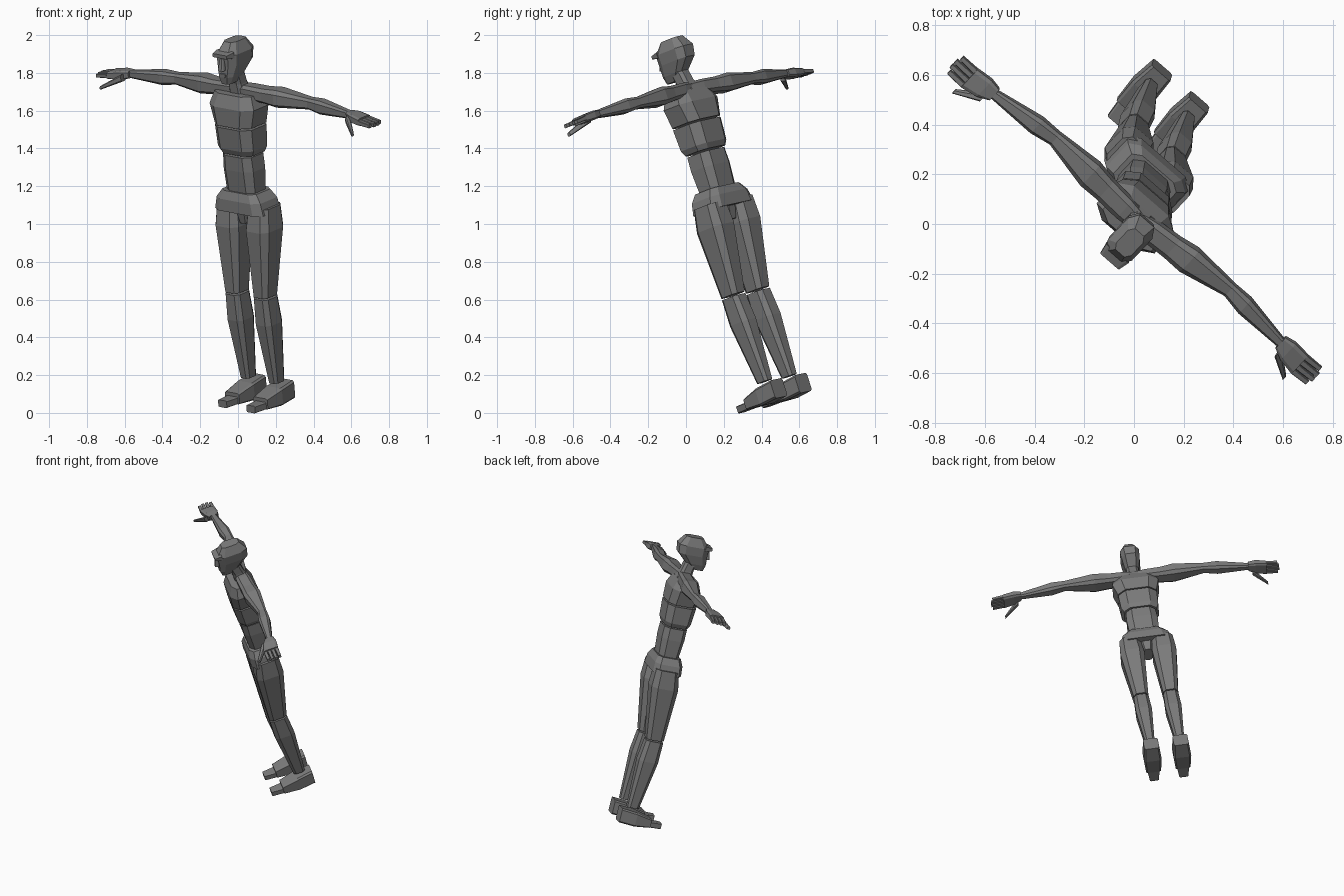
import bpy, bmesh
from mathutils import Matrix, Vector

cube = bpy.data.objects.get("Cube")
if cube:
    bpy.data.objects.remove(cube)

grey = bpy.data.materials.new("mid grey")
grey.use_nodes = True
grey.diffuse_color = (0.2, 0.2, 0.2, 1)
grey.node_tree.nodes["Principled BSDF"].inputs["Base Color"].default_value = grey.diffuse_color

# The figure is built upright around its pelvis, then posed leaning and turned
left = Vector((0.75, -0.65, -0.14)).normalized()
up = Vector((-0.08, -0.3, 0.95))
up = (up - left * up.dot(left)).normalized()
back = up.cross(left)
turn = Matrix((left, back, up)).transposed().to_4x4()
pose = Matrix.Translation((0.07, 0.21, 1.12)) @ turn


def section(bm, centre, axis, size, chamfer):
    """Add a chamfered rectangle of vertices facing along an axis."""
    across, along = [i for i in range(3) if i != axis]
    corners = []
    for p, q in ((1, 1), (-1, 1), (-1, -1), (1, -1)):
        pair = [(p, q * chamfer), (p * chamfer, q)]
        corners += pair if p == q else pair[::-1]
    verts = []
    for p, q in corners:
        co = centre.copy()
        co[across] += p * size.x
        co[along] += q * size.y
        verts.append(bm.verts.new(co))
    return verts


def segment(name, start, end, thick, thin, bulge=1.0, at=0.4, chamfer=0.6, side=1):
    """Join two half-size sections, swelling by a factor part of the way along."""
    start, end, thick, thin = map(Vector, (start, end, thick, thin))
    span = [abs(value) for value in end - start]
    axis = span.index(max(span))
    bm = bmesh.new()
    loops = [
        section(bm, start, axis, thick, chamfer),
        section(bm, start.lerp(end, at), axis, thick.lerp(thin, at) * bulge, chamfer),
        section(bm, end, axis, thin, chamfer),
    ]
    for low, high in zip(loops, loops[1:]):
        for i in range(len(low)):
            bm.faces.new((low[i - 1], low[i], high[i], high[i - 1]))
    bm.faces.new(loops[0])
    bm.faces.new(loops[-1])
    bm.transform(pose @ Matrix.Diagonal((side, 1, 1, 1)))
    bmesh.ops.recalc_face_normals(bm, faces=bm.faces)
    mesh = bpy.data.meshes.new(name)
    bm.to_mesh(mesh)
    bm.free()
    mesh.materials.append(grey)
    part = bpy.data.objects.new(name, mesh)
    bpy.context.collection.objects.link(part)


def trunk(name, bottom, top, lower, upper, bulge, at, chamfer=0.6):
    """Stack a block of the torso on the spine."""
    spine = -0.03
    segment(name, (0, spine, bottom), (0, spine, top), lower, upper, bulge, at, chamfer)


# Trunk
trunk("pelvis", -0.03, 0.08, (0.17, 0.1), (0.12, 0.08), bulge=1.1, at=0.6, chamfer=0.7)
trunk("crotch", -0.1, 0, (0.03, 0.05), (0.05, 0.07), bulge=1, at=0.5)
trunk("abdomen", 0.08, 0.28, (0.1, 0.07), (0.1, 0.08), bulge=1.05, at=0.6)
trunk("ribs", 0.29, 0.44, (0.11, 0.08), (0.13, 0.1), bulge=1.1, at=0.2)
trunk("chest", 0.45, 0.62, (0.13, 0.1), (0.13, 0.07), bulge=1.2, at=0.6)

# Neck and head
segment("neck", (0, -0.01, 0.62), (0, -0.04, 0.75), (0.05, 0.05), (0.04, 0.04), 0.9)
segment("jaw", (0, -0.09, 0.69), (0, -0.03, 0.79), (0.03, 0.04), (0.06, 0.1), 1.1)
segment("cranium", (0, -0.03, 0.79), (0, -0.02, 0.91), (0.06, 0.1), (0.04, 0.06), 1.3, 0.5)
segment("brow", (0, -0.1, 0.85), (0, -0.15, 0.85), (0.06, 0.02), (0.05, 0.01), chamfer=0.8)
segment("nose", (0, -0.13, 0.77), (0, -0.12, 0.84), (0.02, 0.03), (0.01, 0.02))
segment("mouth", (0, -0.09, 0.74), (0, -0.14, 0.74), (0.03, 0.02), (0.02, 0.01))

# Joints of the left side
collar = Vector((0, -0.01, 0.63))
shoulder = Vector((0.18, 0, 0.62))
elbow = Vector((0.47, 0.02, 0.61))
wrist = Vector((0.77, -0.01, 0.6))
knuckle = Vector((0.89, -0.03, 0.59))
hip = Vector((0.11, -0.02, 0))
knee = Vector((0.1, -0.06, -0.49))
ankle = Vector((0.1, -0.03, -0.98))
ball = Vector((0.1, -0.17, -1.06))
gap = Vector((0, 0, 0.01))

for side, label in ((1, "left_"), (-1, "right_")):
    # Arms
    segment(label + "shoulder", collar, shoulder, (0.04, 0.03), (0.05, 0.04), 1.1, side=side)
    segment(label + "upper_arm", shoulder, elbow, (0.05, 0.04), (0.03, 0.03),
            bulge=1.3, at=0.3, side=side)
    segment(label + "forearm", elbow, wrist, (0.03, 0.03), (0.02, 0.02),
            bulge=1.4, at=0.3, side=side)

    # Hands
    segment(label + "palm", wrist, knuckle, (0.03, 0.02), (0.05, 0.02),
            bulge=1.2, chamfer=0.7, side=side)
    for finger in range(4):
        offset = finger - 1.5
        root = knuckle + Vector((0, offset * 0.026, 0))
        tip = root + Vector((0.09 - abs(offset) * 0.01, 0, -0.01))
        segment(f"{label}finger_{finger + 1}", root, tip, (0.012, 0.012), (0.01, 0.01),
                chamfer=0.8, side=side)
    thumb_root = wrist.lerp(knuckle, 0.2) - Vector((0, 0.04, 0.01))
    thumb_tip = knuckle - Vector((0, 0.1, 0.05))
    segment(label + "thumb", thumb_root, thumb_tip, (0.02, 0.02), (0.01, 0.01), side=side)

    # Legs
    segment(label + "thigh", hip, knee, (0.07, 0.08), (0.05, 0.06),
            bulge=1.25, at=0.25, side=side)
    segment(label + "shin", knee - gap, ankle, (0.05, 0.06), (0.03, 0.04),
            bulge=1.25, at=0.3, side=side)

    # Feet
    heel = ankle + Vector((0, 0.08, -0.06))
    toe_tip = ball - Vector((0, 0.08, 0.01))
    segment(label + "foot", heel, ball, (0.05, 0.05), (0.05, 0.03),
            bulge=1.2, at=0.5, chamfer=0.8, side=side)
    segment(label + "toes", ball - gap, toe_tip, (0.04, 0.02), (0.03, 0.02),
            chamfer=0.8, side=side)
